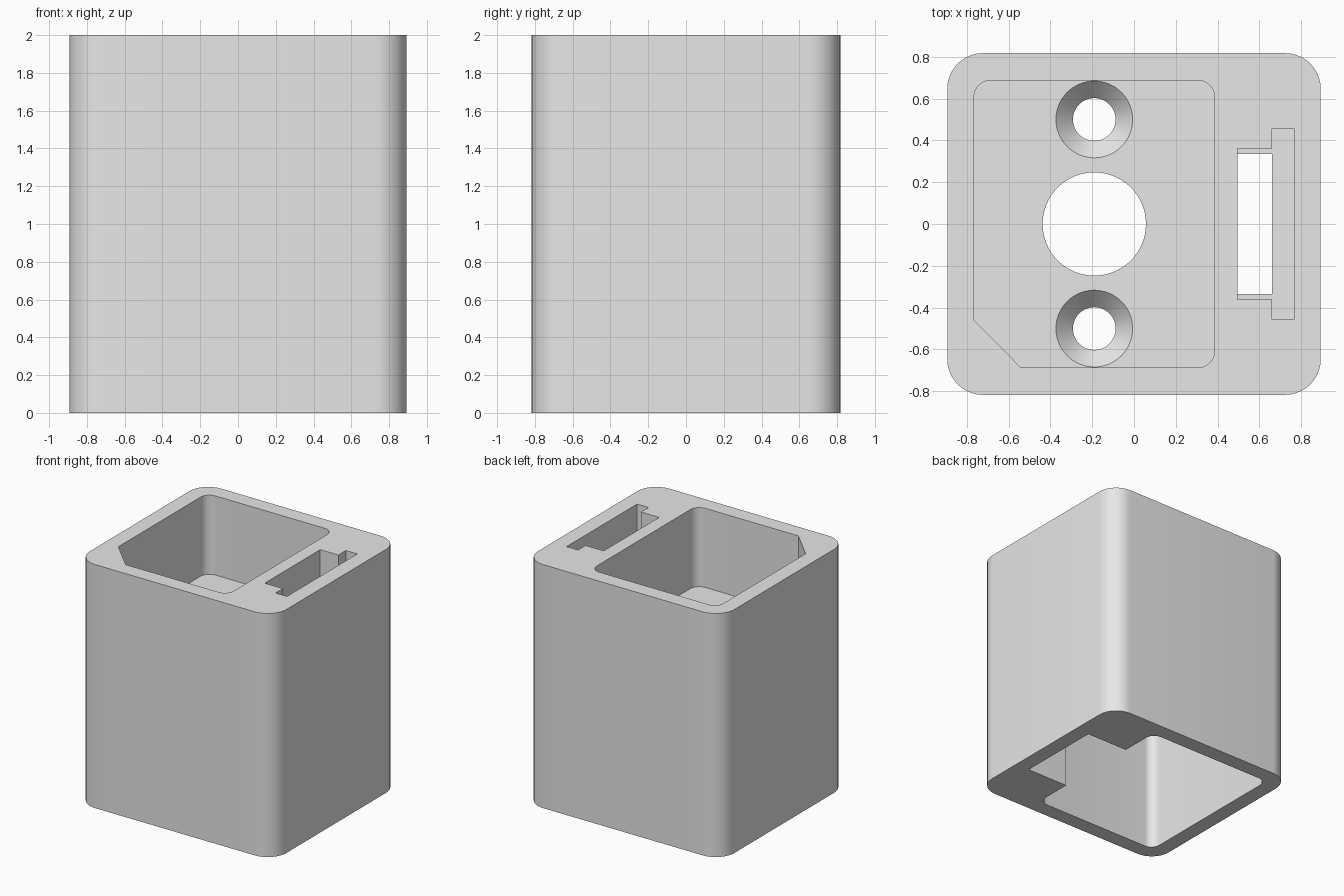
import bpy, bmesh, math
from mathutils import Vector

if "Cube" in bpy.data.objects:
    bpy.data.objects.remove(bpy.data.objects["Cube"], do_unlink=True)

HEIGHT = 2.0
FLOOR, CEILING = 1.35, 1.2      # divider between upper and lower cavities
HOLE_X = -0.19

grey = bpy.data.materials.new("light grey plastic")
grey.use_nodes = True
grey.diffuse_color = (0.8, 0.8, 0.8, 1)
grey.node_tree.nodes["Principled BSDF"].inputs["Base Color"].default_value = (0.8, 0.8, 0.8, 1)


def rounded(corners, steps=10):
    """Outline from (x, y, radius) corners; radius 0 stays sharp."""
    outline = []
    for i, (x, y, r) in enumerate(corners):
        p = Vector((x, y))
        if r == 0:
            outline.append(p)
            continue
        a = (Vector(corners[i - 1][:2]) - p).normalized()
        b = (Vector(corners[(i + 1) % len(corners)][:2]) - p).normalized()
        centre = p + (a + b) * r
        for s in range(steps + 1):
            t = s / steps * math.pi / 2
            outline.append(centre - b * r * math.cos(t) - a * r * math.sin(t))
    return outline


def finish(name, bm):
    bmesh.ops.recalc_face_normals(bm, faces=bm.faces)
    mesh = bpy.data.meshes.new(name)
    bm.to_mesh(mesh)
    bm.free()
    mesh.materials.append(grey)
    obj = bpy.data.objects.new(name, mesh)
    bpy.context.collection.objects.link(obj)
    return obj


def prism(name, corners, z0, z1):
    bm = bmesh.new()
    face = bm.faces.new([bm.verts.new((p.x, p.y, z0)) for p in rounded(corners)])
    top = bmesh.ops.extrude_face_region(bm, geom=[face])["geom"]
    verts = [v for v in top if isinstance(v, bmesh.types.BMVert)]
    bmesh.ops.translate(bm, verts=verts, vec=(0, 0, z1 - z0))
    return finish(name, bm)


def round_cutter(name, y, r0, r1, z0, z1):
    bm = bmesh.new()
    bmesh.ops.create_cone(bm, cap_ends=True, segments=64, radius1=r0, radius2=r1, depth=z1 - z0)
    bmesh.ops.translate(bm, verts=bm.verts, vec=(HOLE_X, y, (z0 + z1) / 2))
    return finish(name, bm)


def box(x, y, r):
    return [(-x, -y, r), (x, -y, r), (x, y, r), (-x, y, r)]


# Outer body
body = prism("housing_body", box(0.893, 0.817, 0.17), 0, HEIGHT)

# Upper compartment with one chamfered corner
L, R, Y, r = -0.765, 0.385, 0.687, 0.08
upper = [(L, -0.46, 0), (-0.54, -Y, 0), (R, -Y, r), (R, Y, r), (L, Y, r)]
# Lower compartment with a side bay under the slot
lower = [(L, -Y, r), (R, -Y, r), (R, -0.36, 0), (-L, -0.36, 0),
         (-L, 0.36, 0), (R, 0.36, 0), (R, Y, r), (L, Y, r)]
# Stepped side slot and its narrower throat
A, B, C = 0.495, 0.66, 0.765
slot = [(A, -0.36, 0), (B, -0.36, 0), (B, -0.457, 0), (C, -0.457, 0),
        (C, 0.457, 0), (B, 0.457, 0), (B, 0.36, 0), (A, 0.36, 0)]
throat = [(A, -0.335, 0), (B, -0.335, 0), (B, 0.335, 0), (A, 0.335, 0)]

cutters = [
    prism("upper_cavity_cutter", upper, FLOOR, HEIGHT + 0.1),
    prism("lower_cavity_cutter", lower, -0.1, CEILING),
    prism("side_slot_cutter", slot, FLOOR, HEIGHT + 0.1),
    prism("slot_throat_cutter", throat, CEILING - 0.1, FLOOR + 0.1),
    round_cutter("centre_hole_cutter", 0, 0.247, 0.247, CEILING - 0.1, FLOOR + 0.1),
]
# Countersunk screw holes
for side in (-1, 1):
    y = side * 0.5
    cutters.append(round_cutter("screw_hole_cutter", y, 0.102, 0.102, CEILING - 0.1, FLOOR + 0.1))
    cutters.append(round_cutter("countersink_cutter", y, 0.102, 0.184, FLOOR - 0.085, FLOOR + 0.0005))

for cutter in cutters:
    cutter.hide_render = True
    mod = body.modifiers.new(cutter.name, "BOOLEAN")
    mod.operation = "DIFFERENCE"
    mod.solver = "EXACT"
    mod.object = cutter

# Bake the cuts and drop the cutters
bpy.context.view_layer.update()
baked = bpy.data.meshes.new_from_object(body.evaluated_get(bpy.context.evaluated_depsgraph_get()))
body.modifiers.clear()
body.data = baked
for cutter in cutters:
    bpy.data.objects.remove(cutter, do_unlink=True)

bpy.ops.object.select_all(action="DESELECT")
body.select_set(True)
bpy.context.view_layer.objects.active = body
bpy.ops.object.shade_smooth_by_angle(angle=math.radians(30))
